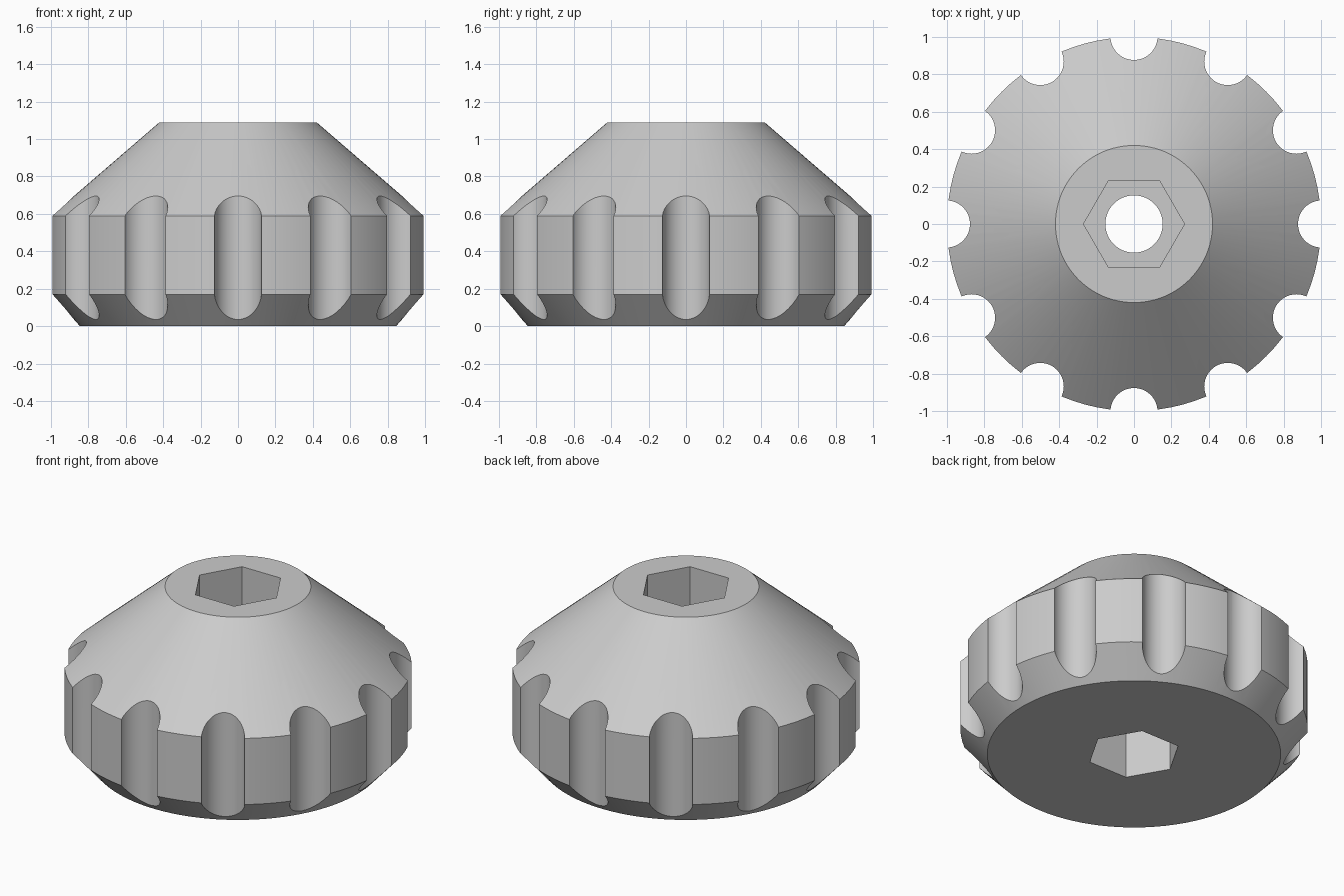
import bpy, bmesh, math

if "Cube" in bpy.data.objects:
    bpy.data.objects.remove(bpy.data.objects["Cube"])

SEGMENTS = 96
GROOVES = 12


def add_lathe(bm, profile, sides, cx=0.0, cy=0.0):
    """Closed solid from (radius, z) rings, listed bottom to top."""
    rings = []
    for r, z in profile:
        rings.append([bm.verts.new((cx + r * math.cos(2 * math.pi * i / sides),
                                    cy + r * math.sin(2 * math.pi * i / sides), z))
                      for i in range(sides)])
    bm.faces.new(rings[0][::-1])
    bm.faces.new(rings[-1])
    for a, b in zip(rings, rings[1:]):
        for i in range(sides):
            j = (i + 1) % sides
            bm.faces.new((a[i], a[j], b[j], b[i]))


def make_object(name, bm):
    bmesh.ops.recalc_face_normals(bm, faces=bm.faces[:])
    mesh = bpy.data.meshes.new(name)
    bm.to_mesh(mesh)
    bm.free()
    obj = bpy.data.objects.new(name, mesh)
    bpy.context.collection.objects.link(obj)
    return obj


def cut(target, cutter):
    cutter.hide_render = True
    mod = target.modifiers.new(cutter.name, 'BOOLEAN')
    mod.operation = 'DIFFERENCE'
    mod.solver = 'EXACT'
    mod.object = cutter
    bpy.context.view_layer.objects.active = target
    bpy.ops.object.modifier_apply(modifier=mod.name)
    bpy.data.objects.remove(cutter, do_unlink=True)


# Knob body: chamfered foot, straight grip band, conical top
bm = bmesh.new()
add_lathe(bm, [(0.845, 0), (1.0, 0.17), (1.0, 0.59), (0.42, 1.09)], SEGMENTS)
knob = make_object("knob_body", bm)

# Finger grooves around the rim
bm = bmesh.new()
for k in range(GROOVES):
    a = 2 * math.pi * k / GROOVES
    add_lathe(bm, [(0.126, -0.2), (0.126, 1.3)], 48,
              1.003 * math.cos(a), 1.003 * math.sin(a))
cut(knob, make_object("groove_cutter", bm))

# Hexagonal pockets from below and above, joined by a round bolt hole
for name, radius, low, high, sides in (
        ("bottom_hex_cutter", 0.27, -0.2, 0.40, 6),
        ("top_hex_cutter", 0.27, 0.70, 1.3, 6),
        ("bolt_hole_cutter", 0.153, -0.3, 1.4, 48)):
    bm = bmesh.new()
    add_lathe(bm, [(radius, low), (radius, high)], sides)
    cut(knob, make_object(name, bm))

# Single grey material
grey = bpy.data.materials.new("light_grey")
grey.diffuse_color = (0.6, 0.6, 0.6, 1.0)
grey.use_nodes = True
grey.node_tree.nodes["Principled BSDF"].inputs["Base Color"].default_value = grey.diffuse_color
knob.data.materials.clear()
knob.data.materials.append(grey)
for face in knob.data.polygons:
    face.material_index = 0

# Smooth round surfaces, sharp edges kept
bpy.ops.object.select_all(action='DESELECT')
knob.select_set(True)
bpy.context.view_layer.objects.active = knob
bpy.ops.object.shade_smooth_by_angle(angle=math.radians(25))
